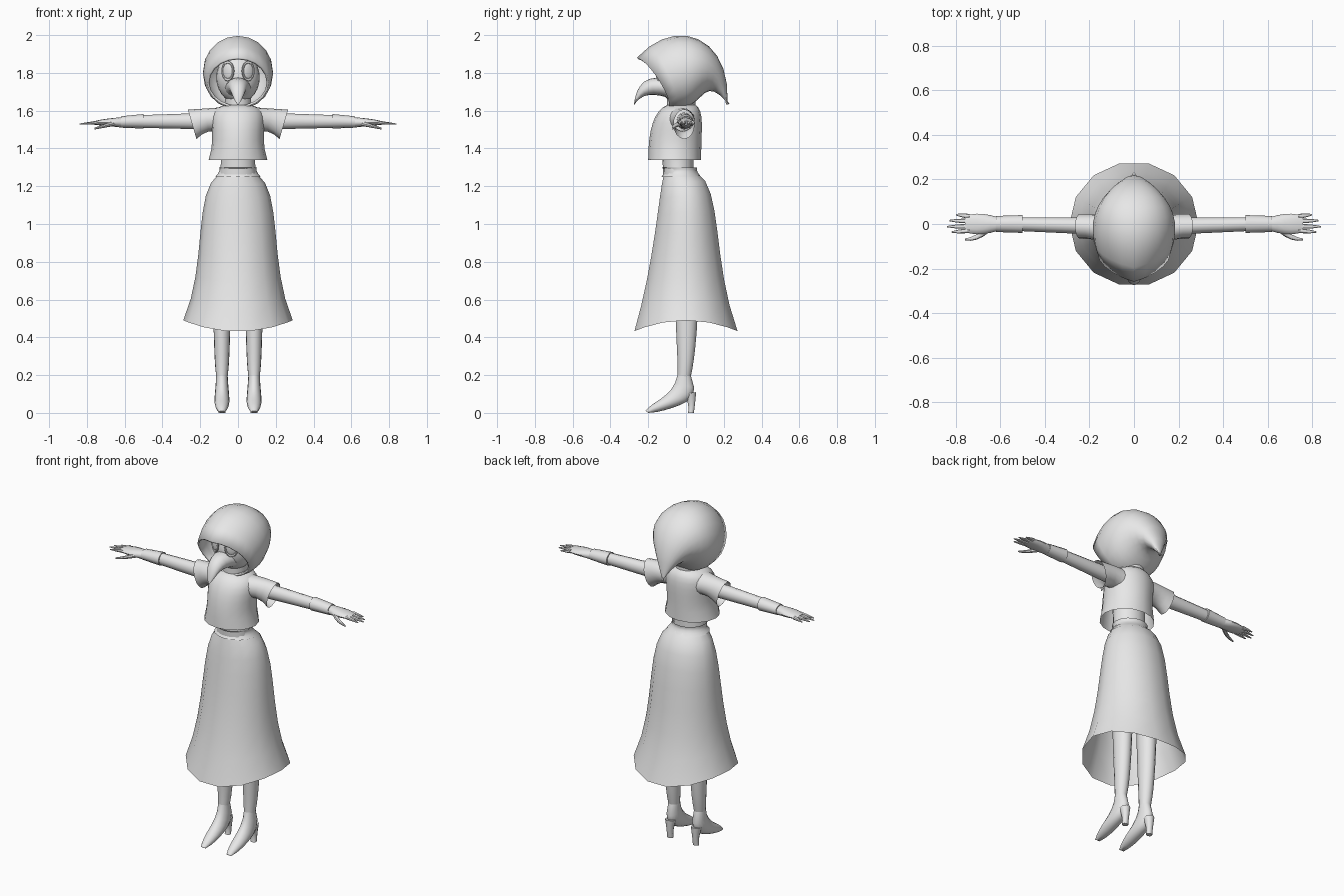
import bpy, bmesh
from math import sin, cos, pi, radians
from mathutils import Vector

cube = bpy.data.objects.get("Cube")
if cube:
    bpy.data.objects.remove(cube)

grey = bpy.data.materials.new("plain_grey")
grey.use_nodes = True
colour = (0.8, 0.8, 0.8, 1)
grey.diffuse_color = colour
grey.node_tree.nodes["Principled BSDF"].inputs["Base Color"].default_value = colour


def bezier(points, t):
    """Point on a curve of any degree; plain numbers work too."""
    points = [Vector(p) if isinstance(p, tuple) else p for p in points]
    while len(points) > 1:
        points = [a * (1 - t) + b * t for a, b in zip(points, points[1:])]
    return points[0]


def dress(ob, name):
    """Name, colour and smooth the active part."""
    ob.name = name
    ob.data.materials.append(grey)
    bpy.ops.object.shade_smooth_by_angle(angle=radians(40))
    return ob


def sweep(name, upper, lower, width, centre=(0,), bend=(0,), along_x=False, mirror=False,
          steps=8, sides=16, open_start=False, open_end=False, hem_rise=0):
    """Oval sections spanning two edge curves, with a half width and centre across them."""
    bm = bmesh.new()
    rows = []
    for step in range(steps + 1):
        t = step / steps
        a, b = bezier(upper, t), bezier(lower, t)
        half, mid = bezier(width, t), bezier(centre, t)
        row = []
        for i in range(sides):
            turn = 2 * pi * i / sides
            across = cos(turn)
            point = (a + b) / 2 + (a - b) / 2 * sin(turn)
            point.x += bezier(bend, t) * abs(across)
            point.y += hem_rise * t ** 4 * across ** 2
            side = mid + half * across
            place = (point.x, side, point.y) if along_x else (side, point.x, point.y)
            row.append(bm.verts.new(place))
        rows.append(row)
    for a, b in zip(rows, rows[1:]):
        for i in range(sides):
            bm.faces.new((a[i - 1], a[i], b[i], b[i - 1]))
    if not open_start:
        bm.faces.new(rows[0])
    if not open_end:
        bm.faces.new(rows[-1])
    bmesh.ops.recalc_face_normals(bm, faces=bm.faces)
    mesh = bpy.data.meshes.new(name)
    bm.to_mesh(mesh)
    bm.free()
    ob = bpy.data.objects.new(name, mesh)
    bpy.context.collection.objects.link(ob)
    bpy.ops.object.select_all(action='DESELECT')
    ob.select_set(True)
    bpy.context.view_layer.objects.active = ob
    if mirror:
        ob.modifiers.new("mirror", 'MIRROR')
    return dress(ob, name)


# Long skirt with a hem that rises at the sides, and its waistband
sweep("skirt",
      upper=[(-.12, 1.26), (-.15, 1.15), (-.17, .8), (-.28, .43)],
      lower=[(.06, 1.27), (.2, 1.2), (.14, .8), (.28, .43)],
      width=[.1, .24, .16, .29],
      sides=14, open_start=True, open_end=True, hem_rise=.06)
sweep("waistband",
      upper=[(-.13, 1.3), (-.1, 1.28), (-.13, 1.25)],
      lower=[(.06, 1.3), (.05, 1.28), (.08, 1.25)],
      width=[.1, .09, .12], steps=4, open_start=True, open_end=True)

# Waist and cropped top
sweep("waist", upper=[(-.13, 1.45), (-.12, 1.25)], lower=[(.04, 1.45), (.04, 1.25)],
      width=[.1, .08, .1], steps=3)
sweep("shirt_body",
      upper=[(-.1, 1.63), (-.17, 1.6), (-.2, 1.5), (-.2, 1.34)],
      lower=[(.05, 1.63), (.1, 1.6), (.08, 1.5), (.08, 1.34)],
      width=[.07, .2, .1, .155], open_end=True)
sweep("sleeves", upper=[(.05, 1.62), (.265, 1.605)],
      lower=[(.05, 1.46), (.14, 1.53), (.22, 1.45)],
      width=[.09, .05, .056], centre=[-.04, -.01, -.01],
      along_x=True, mirror=True, steps=5, open_end=True)

# Arms and cuffs
sweep("arms", upper=[(.12, 1.59), (.55, 1.575)], lower=[(.12, 1.5), (.55, 1.51)],
      width=[.04, .03], centre=[-.01, 0], along_x=True, mirror=True, steps=3, sides=12)
sweep("cuffs", upper=[(.5, 1.582), (.62, 1.57)], lower=[(.5, 1.505), (.62, 1.51)],
      width=[.04, .036], along_x=True, mirror=True, steps=1, sides=12)

# Hands with fanned fingers
sweep("palms", upper=[(.61, 1.565), (.7, 1.56), (.76, 1.545)],
      lower=[(.61, 1.51), (.7, 1.52), (.76, 1.525)],
      width=[.03, .06, .035], along_x=True, mirror=True, steps=5, sides=12)
for name, y, tip in (("little", .035, .8), ("ring", .013, .83),
                     ("middle", -.01, .84), ("index", -.03, .82)):
    sweep(name + "_fingers", upper=[(.74, 1.548), (tip, 1.532)],
          lower=[(.74, 1.526), (tip, 1.526)],
          width=[.01, .012, .003], centre=[y, y * 1.2],
          along_x=True, mirror=True, steps=3, sides=8)
sweep("thumbs", upper=[(.65, 1.55), (.76, 1.51)], lower=[(.65, 1.52), (.76, 1.5)],
      width=[.016, .014, .004], centre=[-.02, -.07, -.07],
      along_x=True, mirror=True, steps=4, sides=8)

# Legs, shoes and heels
leg = (.085,)
sweep("legs", upper=[(-.06, .9), (-.06, .4), (-.04, .3), (-.045, .19)],
      lower=[(.07, .9), (.07, .5), (.05, .3), (.025, .19)],
      width=[.06, .04, .045, .03], centre=leg, mirror=True)
sweep("shoes", upper=[(-.045, .2), (-.07, .08), (-.17, .07), (-.215, .01)],
      lower=[(.025, .2), (.1, .03), (-.05, .06), (-.1, 0), (-.2, 0)],
      width=[.03, .04, .05, .015], centre=leg, mirror=True)
sweep("heels", upper=[(-.01, .1), (.02, .04), (.01, 0)],
      lower=[(.055, .11), (.05, .05), (.042, 0)],
      width=[.03, .015, .018], centre=leg, mirror=True, steps=4, sides=10)

# Neck and masked head
sweep("neck", upper=[(-.1, 1.72), (-.1, 1.6)], lower=[(.05, 1.72), (.05, 1.6)],
      width=[.07], steps=1)
bpy.ops.mesh.primitive_uv_sphere_add(segments=20, ring_count=14, radius=1, location=(0, -.04, 1.775))
head = dress(bpy.context.object, "masked_head")
head.scale = (.115, .108, .135)

# Curved beak
sweep("beak",
      upper=[(-.11, 1.77), (-.25, 1.8), (-.27, 1.68), (-.275, 1.635)],
      lower=[(-.1, 1.67), (-.2, 1.7), (-.24, 1.68), (-.275, 1.63)],
      width=[.07, .04, .04, .003])

# Round goggles, turned slightly outward
for name, side in (("left", 1), ("right", -1)):
    pose = {"location": (side * .054, -.14, 1.81), "rotation": (pi / 2, 0, side * .5)}
    bpy.ops.mesh.primitive_torus_add(major_segments=20, minor_segments=8,
                                     major_radius=.033, minor_radius=.006, **pose)
    rim = dress(bpy.context.object, name + "_goggle_rim")
    rim.scale.y = 1.4
    bpy.ops.mesh.primitive_uv_sphere_add(segments=16, ring_count=8, radius=.03, **pose)
    lens = dress(bpy.context.object, name + "_goggle_lens")
    lens.scale = (1, 1.4, .3)

# Hood with a peak in front and a drooping tip behind
hood = sweep("hood",
             upper=[(-.26, 1.88), (-.05, 2.11), (.24, 1.99), (.22, 1.64)],
             lower=[(-.1, 1.615), (.1, 1.56), (.07, 1.82), (.22, 1.64)],
             width=[.163, .23, .14, .004], bend=[.045, 0, 0],
             sides=20, steps=10, open_start=True)
cloth = hood.modifiers.new("cloth", 'SOLIDIFY')
cloth.thickness = .012
cloth.offset = -1
